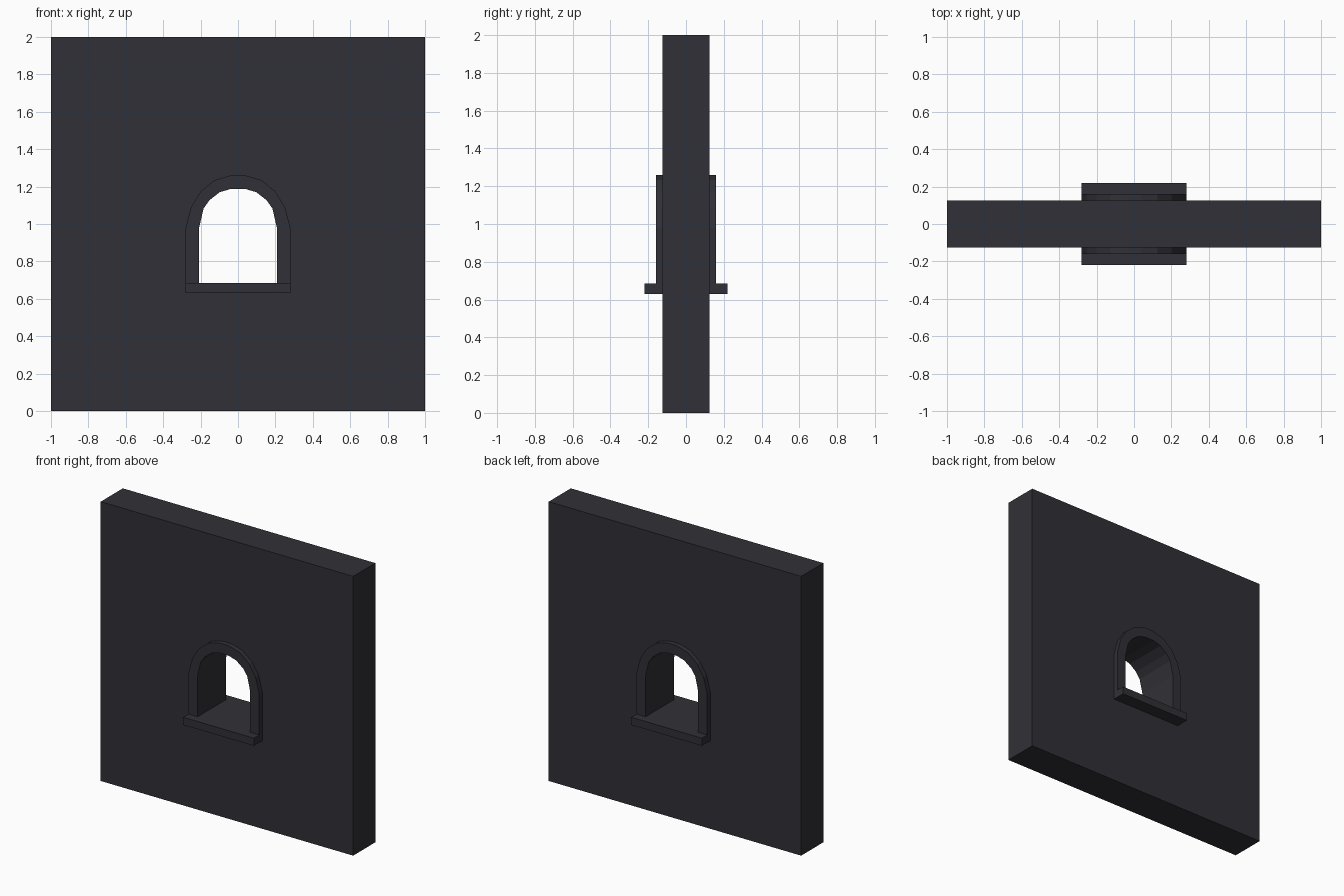
import bpy, bmesh

if "Cube" in bpy.data.objects:
    bpy.data.objects.remove(bpy.data.objects["Cube"])

stone = bpy.data.materials.new("dark_stone")
stone.diffuse_color = (0.03, 0.03, 0.038, 1)
stone.use_nodes = True
stone.node_tree.nodes["Principled BSDF"].inputs["Base Color"].default_value = stone.diffuse_color

SILL_TOP, SILL_BOTTOM = 0.685, 0.63
WALL_Y, TRIM_Y, SILL_Y = 0.125, 0.16, 0.22


def mirrored(half):
    """Right half (bottom to top) -> full outline, counter-clockwise."""
    return half + [(-x, z) for x, z in reversed(half)]


def plate(name, loops, y0, y1):
    """Fill outline loops (outer first, then holes) and extrude along y."""
    bm = bmesh.new()
    edges = []
    for loop in loops:
        vs = [bm.verts.new((x, y0, z)) for x, z in loop]
        edges += [bm.edges.new((vs[i - 1], vs[i])) for i in range(len(vs))]
    bmesh.ops.triangle_fill(bm, edges=edges, use_beauty=True, use_dissolve=False)
    ext = bmesh.ops.extrude_face_region(bm, geom=bm.faces[:], use_keep_orig=True)
    for v in ext["geom"]:
        if isinstance(v, bmesh.types.BMVert):
            v.co.y = y1
    bmesh.ops.recalc_face_normals(bm, faces=bm.faces[:])
    bmesh.ops.dissolve_limit(bm, angle_limit=0.01, verts=bm.verts[:], edges=bm.edges[:])
    me = bpy.data.meshes.new(name)
    bm.to_mesh(me)
    bm.free()
    me.materials.append(stone)
    ob = bpy.data.objects.new(name, me)
    bpy.context.collection.objects.link(ob)
    return ob


# Arch outlines
inner = mirrored([(0.208, SILL_TOP), (0.208, 0.98), (0.184, 1.083),
                  (0.152, 1.128), (0.098, 1.17), (0.037, 1.188)])
outer = mirrored([(0.28, SILL_TOP), (0.28, 0.98), (0.251, 1.09),
                  (0.2, 1.173), (0.126, 1.234), (0.038, 1.26)])

# Wall with arched opening
wall = mirrored([(1, 0), (1, 2)])
plate("wall", [wall, inner], -WALL_Y, WALL_Y)

# Arch trim and sill on both faces
n = len(inner)
trim = outer + inner[::-1]
sill = mirrored([(0.28, SILL_BOTTOM), (0.28, SILL_TOP)])
for side, s in (("front", -1), ("back", 1)):
    plate(side + "_arch_trim", [trim], s * WALL_Y, s * TRIM_Y)
    plate(side + "_sill", [sill], s * WALL_Y, s * SILL_Y)
